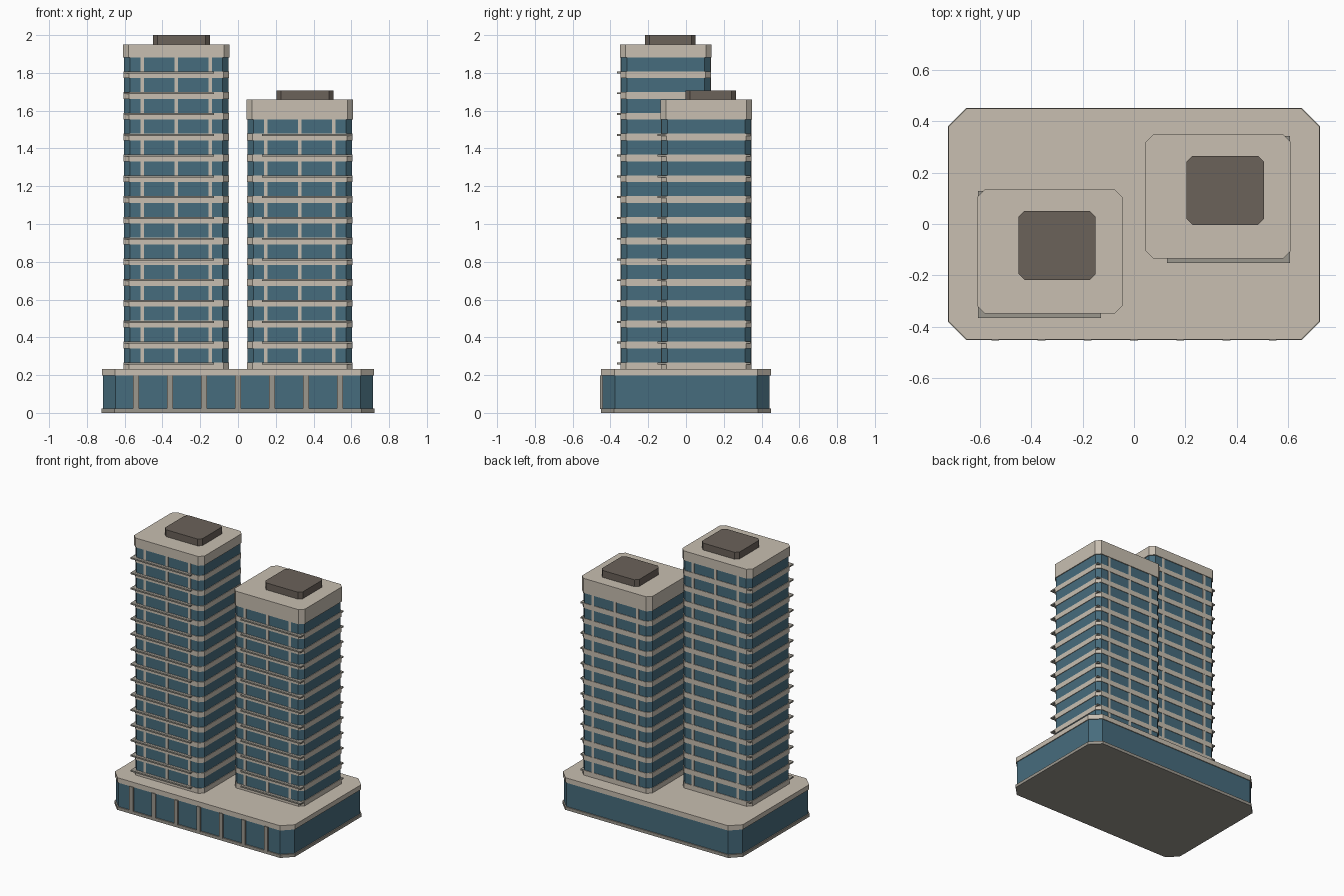
import bpy
import bmesh

cube = bpy.data.objects.get("Cube")
if cube:
    bpy.data.objects.remove(cube, do_unlink=True)


def material(name, rgb):
    m = bpy.data.materials.new(name)
    m.use_nodes = True
    m.diffuse_color = (*rgb, 1)
    m.node_tree.nodes["Principled BSDF"].inputs["Base Color"].default_value = (*rgb, 1)
    return m


CONCRETE = material("cream concrete", (0.58, 0.52, 0.44))
TRIM = material("grey trim", (0.33, 0.31, 0.27))
GLASS = material("blue glass", (0.062, 0.15, 0.205))
ROOF = material("brown roof plant", (0.147, 0.122, 0.102))


def add_prism(bm, cx, cy, hx, hy, z0, z1, cut=0.0):
    """Upright block with optionally chamfered vertical corners."""
    if cut:
        outline = []
        for sx, sy in ((1, 1), (-1, 1), (-1, -1), (1, -1)):
            pair = [(sx * hx, sy * (hy - cut)), (sx * (hx - cut), sy * hy)]
            outline += pair if sx * sy > 0 else pair[::-1]
    else:
        outline = [(hx, hy), (-hx, hy), (-hx, -hy), (hx, -hy)]
    low = [bm.verts.new((cx + x, cy + y, z0)) for x, y in outline]
    high = [bm.verts.new((cx + x, cy + y, z1)) for x, y in outline]
    bm.faces.new(low[::-1])
    bm.faces.new(high)
    n = len(outline)
    for i in range(n):
        j = (i + 1) % n
        bm.faces.new((low[i], low[j], high[j], high[i]))


def part(name, mat, blocks):
    bm = bmesh.new()
    for block in blocks:
        add_prism(bm, *block)
    mesh = bpy.data.meshes.new(name)
    bm.to_mesh(mesh)
    bm.free()
    mesh.materials.append(mat)
    bpy.context.collection.objects.link(bpy.data.objects.new(name, mesh))


# Podium
DECK = 0.232
part("podium_plinth", TRIM, [(0, 0, 0.723, 0.451, 0, 0.022, 0.07)])
part("podium_glass", GLASS, [(0, 0, 0.715, 0.443, 0.022, 0.197, 0.067)])
part("podium_deck", CONCRETE, [(0, 0, 0.721, 0.449, 0.197, DECK, 0.07)])
part("podium_pilasters", TRIM,
     [(0.18 * i, -0.446, 0.015, 0.008, 0.02, 0.198) for i in range(-3, 4)])

# Towers
HX, HY, CUT = 0.28, 0.24, 0.03
FLOOR, BAND = 0.11, 0.036


def tower(label, side, floors, parapet, plant):
    cx, cy = side * 0.327, side * 0.107
    levels = [DECK + FLOOR * i for i in range(floors)]
    top = DECK + FLOOR * floors

    # Alternating concrete bands and window strips
    part(label + "_floor_bands", CONCRETE,
         [(cx, cy, HX, HY, z, z + BAND, CUT) for z in levels])
    part(label + "_windows", GLASS,
         [(cx, cy, HX - 0.004, HY - 0.004, z + BAND, z + FLOOR, CUT) for z in levels])

    # Vertical fins on front and back
    part(label + "_fins", CONCRETE,
         [(cx + dx, cy + s * (HY - 0.005), 0.01, 0.004, DECK, top)
          for dx in (-0.18, 0, 0.18) for s in (-1, 1)])

    # Balcony slabs, set towards the outer side and the front
    part(label + "_balconies", TRIM,
         [(cx + side * 0.04, cy - 0.012, 0.2395, 0.247, z + BAND - 0.011, z + BAND - 0.001)
          for z in levels])

    # Parapet and roof plant room
    part(label + "_parapet", CONCRETE,
         [(cx, cy, HX + 0.002, HY + 0.002, top, parapet, CUT)])
    part(label + "_roof_plant", ROOF,
         [(cx + 0.028, cy + 0.024, 0.15, 0.134, parapet, plant, 0.023)])


tower("tall_tower", -1, 15, 1.95, 2.0)
tower("short_tower", 1, 12, 1.658, 1.708)
